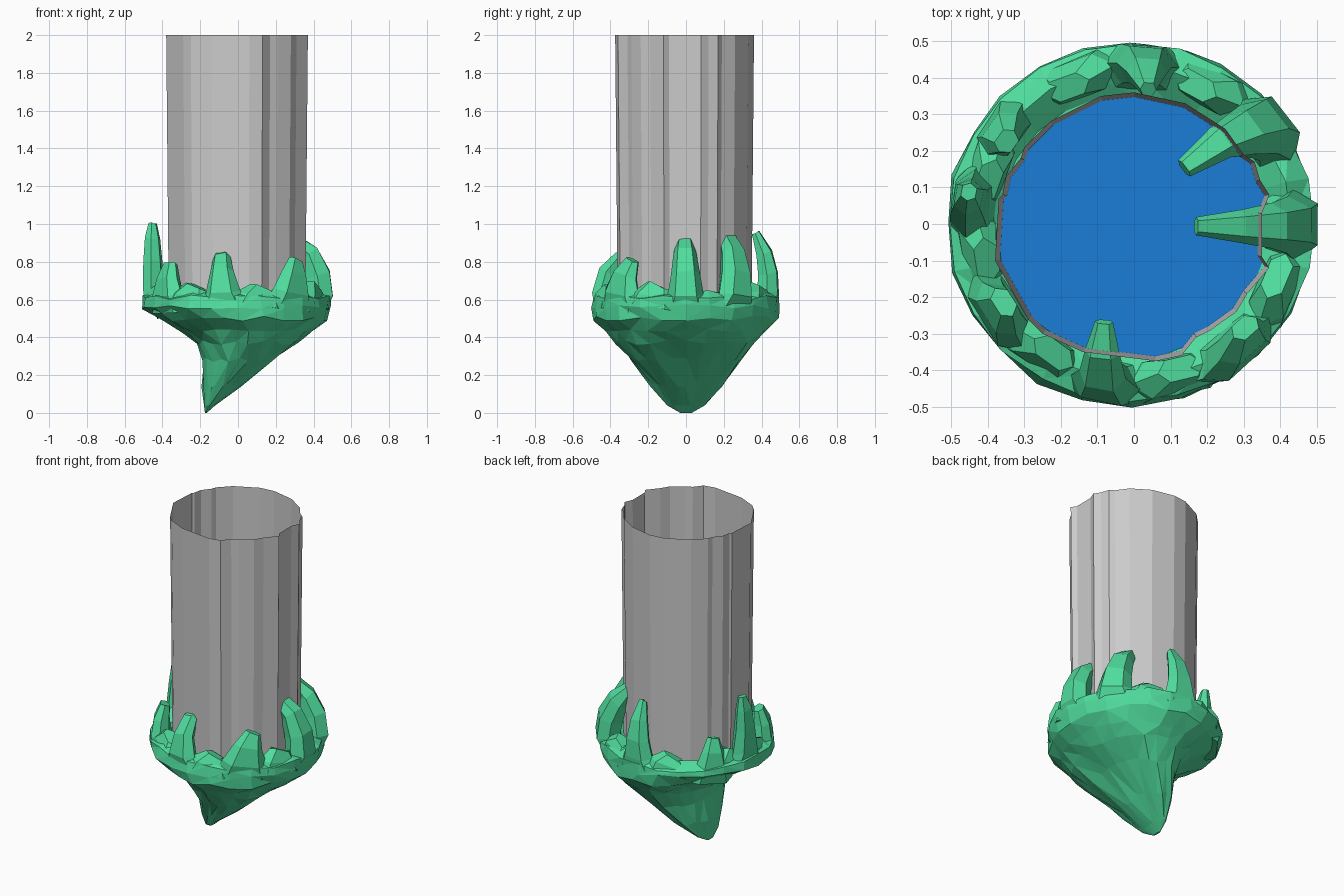
import bpy, bmesh, random
from math import sin, cos, radians, pi
from mathutils import Vector

random.seed(4)


def material(name, color):
    m = bpy.data.materials.new(name)
    m.diffuse_color = color
    return m


green = material("green", (0.08, 0.72, 0.34, 1))
blue = material("blue", (0.01, 0.20, 0.68, 1))


def make(name, bm, mat=None):
    bmesh.ops.recalc_face_normals(bm, faces=bm.faces)
    me = bpy.data.meshes.new(name)
    bm.to_mesh(me)
    bm.free()
    ob = bpy.data.objects.new(name, me)
    bpy.context.collection.objects.link(ob)
    if mat:
        me.materials.append(mat)
    return ob


def loft(bm, rings, cap_start=False, cap_end=False):
    loops = [[bm.verts.new(p) for p in r] for r in rings]
    n = len(rings[0])
    for a, b in zip(loops, loops[1:]):
        for i in range(n):
            j = (i + 1) % n
            bm.faces.new((a[i], a[j], b[j], b[i]))
    if cap_start:
        bm.faces.new(loops[0][::-1])
    if cap_end:
        bm.faces.new(loops[-1])


# Irregular faceted tube, slightly narrower at the bottom
outline = [(0.37, 0.08), (0.345, 0.12), (0.33, 0.17), (0.30, 0.19), (0.25, 0.26), (0.14, 0.33),
           (0, 0.36), (-0.09, 0.35), (-0.23, 0.28), (-0.30, 0.21), (-0.31, 0.18), (-0.35, 0.13),
           (-0.36, 0.08), (-0.37, 0.07), (-0.38, -0.10), (-0.29, -0.26), (-0.25, -0.30),
           (-0.14, -0.35), (0.06, -0.375), (0.13, -0.36), (0.17, -0.31), (0.21, -0.29),
           (0.28, -0.24), (0.31, -0.19), (0.37, -0.12), (0.35, -0.09), (0.35, 0.03)]
bm = bmesh.new()
loft(bm, [[(x * s, y * s, z) for x, y in outline] for s, z in ((0.965, 0.59), (1, 2.0))])
make("tube", bm)

# Blue floor inside the tube
bm = bmesh.new()
bm.faces.new([bm.verts.new((x * 0.965, y * 0.965, 0.6)) for x, y in outline])
make("tube_floor", bm, blue)

# Base: sections as (z, x min, x max, y half width), from lopsided keel up to the rim
sections = [(0.0, -0.175, -0.165, 0.03), (0.04, -0.18, -0.12, 0.10), (0.15, -0.19, 0.02, 0.19),
            (0.28, -0.19, 0.20, 0.29), (0.37, -0.22, 0.33, 0.37), (0.43, -0.29, 0.40, 0.42),
            (0.50, -0.41, 0.465, 0.49), (0.56, -0.51, 0.495, 0.50),
            (0.61, -0.505, 0.495, 0.49), (0.64, -0.44, 0.43, 0.425), (0.59, -0.37, 0.35, 0.355)]
N = 24
rings = []
for k, (z, x0, x1, yw) in enumerate(sections):
    j = 0.014 if 1 < k < 10 else 0.0
    rings.append([((x0 + x1) / 2 + (x1 - x0) / 2 * cos(2 * pi * i / N) + random.uniform(-j, j) / 2,
                   yw * sin(2 * pi * i / N) + random.uniform(-j, j) / 2,
                   z + random.uniform(-j, j)) for i in range(N)])
bm = bmesh.new()
loft(bm, rings, True, True)
bmesh.ops.triangulate(bm, faces=[f for f in bm.faces if len(f.verts) == 4])
make("claw_base", bm, green)


# Claws: path of (radius, z, half width, half thickness) bending from base angle to tip angle
def claw(name, a0, a1, path):
    steps = len(path) - 1
    pts = []
    for i, (r, z, w, t) in enumerate(path):
        a = radians(a0 + (a1 - a0) * (i / steps) ** 2)
        pts.append(Vector((r * cos(a), r * sin(a), z)))
    rings = []
    for i, (r, z, w, t) in enumerate(path):
        d = (pts[min(i + 1, steps)] - pts[max(i - 1, 0)]).normalized()
        a = radians(a0 + (a1 - a0) * i / steps)
        side = Vector((-sin(a), cos(a), 0))
        side = (side - d * side.dot(d)).normalized()
        up = d.cross(side)
        rings.append([pts[i] + side * w * u + up * t * v + Vector((0, 0, random.uniform(-.008, .008)))
                      for u, v in ((1, 0), (0.55, 0.9), (-0.55, 0.9), (-1, 0), (-0.6, -0.9), (0.6, -0.9))])
    bm = bmesh.new()
    loft(bm, rings, True, True)
    make(name, bm, green)


hook = [(0.40, 0.54, 0.14, 0.06), (0.435, 0.63, 0.095, 0.075), (0.42, 0.73, 0.078, 0.075),
        (0.375, 0.84, 0.062, 0.06), (0.29, 0.91, 0.045, 0.04), (0.17, 0.95, 0.025, 0.02)]
claw("right_claw", 0, -2, hook)
claw("back_right_claw", 35, 48, [(r + 0.035 if i > 3 else r + 0.01, z, w * 1.1, t)
                                 for i, (r, z, w, t) in enumerate(hook)])
claw("back_claw", 87, 84, [(0.42, 0.55, 0.16, 0.07), (0.435, 0.64, 0.10, 0.06),
                           (0.435, 0.74, 0.075, 0.055), (0.415, 0.85, 0.055, 0.045),
                           (0.37, 0.95, 0.022, 0.022)])
claw("left_claw", 173, 169, [(0.43, 0.57, 0.15, 0.06), (0.45, 0.66, 0.095, 0.055),
                             (0.455, 0.80, 0.068, 0.05), (0.458, 0.92, 0.05, 0.04),
                             (0.46, 1.0, 0.025, 0.022)])
claw("front_claw", 260, 253, [(0.42, 0.55, 0.16, 0.06), (0.44, 0.64, 0.095, 0.06),
                              (0.42, 0.74, 0.065, 0.05), (0.36, 0.82, 0.048, 0.035),
                              (0.28, 0.85, 0.025, 0.018)])
stub = [(0.42, 0.56, 0.17, 0.06), (0.44, 0.64, 0.13, 0.058), (0.435, 0.73, 0.085, 0.048),
        (0.415, 0.81, 0.045, 0.03)]
claw("front_right_claw", 309, 317, stub)
claw("front_left_claw", 213, 211, [(r, z - 0.02, w, t) for r, z, w, t in stub])
claw("back_left_claw", 144, 147, [(r, z - 0.04, w * 0.8, t) for r, z, w, t in stub])

# Low swellings along the rim between the claws
for i, a in enumerate((62, 112, 160, 190, 234, 284, 336)):
    h = random.uniform(0.645, 0.675)
    claw("rim_swelling_%d" % i, a, a + 4, [(0.43, 0.56, 0.16, 0.06), (0.425, 0.61, 0.13, 0.058),
                                           (0.415, h, 0.07, 0.035)])
